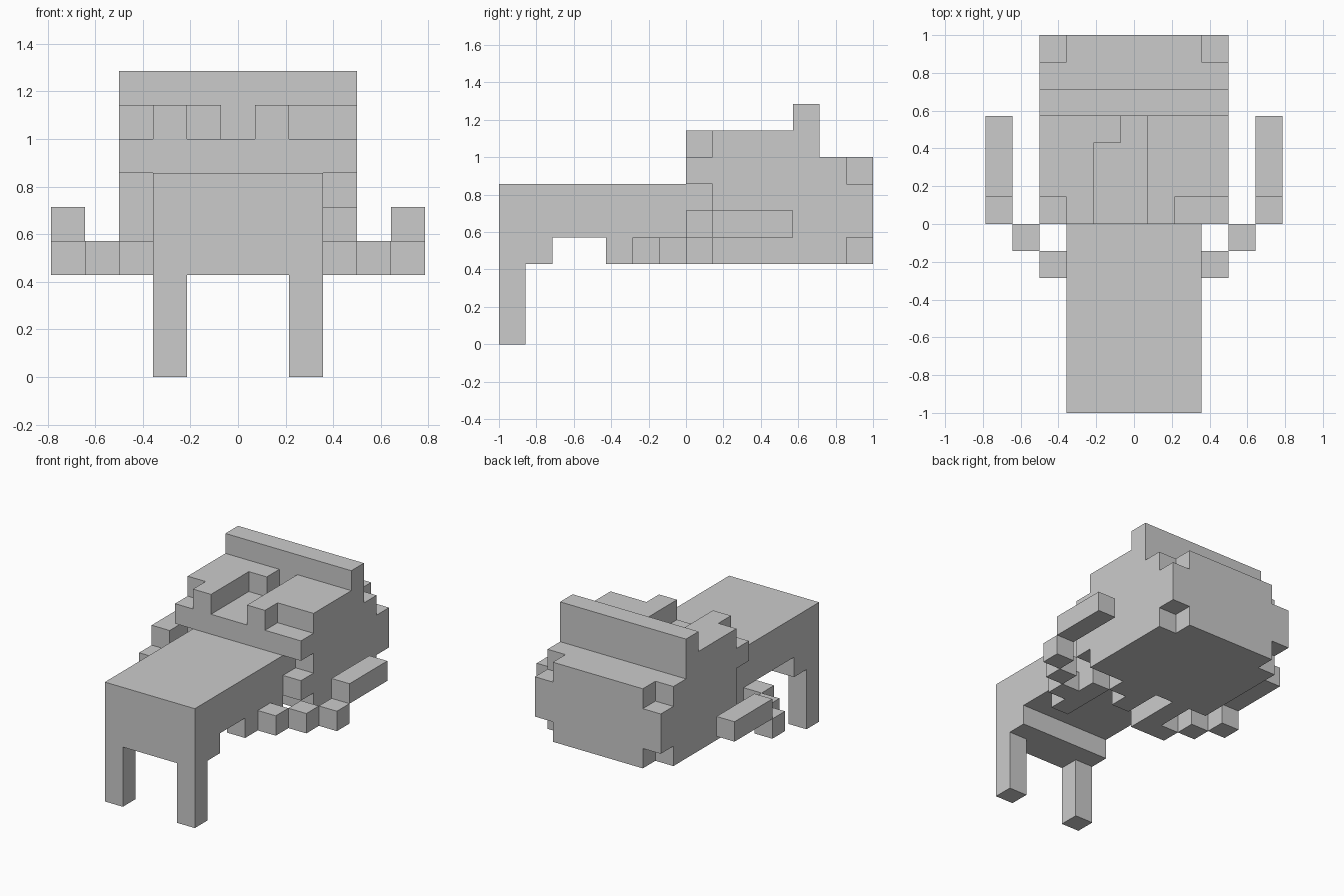
import bpy, bmesh
from mathutils import Vector

if "Cube" in bpy.data.objects:
    bpy.data.objects.remove(bpy.data.objects["Cube"])

U = 1 / 7  # one block


def cells(*boxes):
    """Unit cells (lower corner) filled by boxes x0,x1,y0,y1,z0,z1."""
    out = set()
    for x0, x1, y0, y1, z0, z1 in boxes:
        for i in range(round(x1 - x0)):
            for j in range(round(y1 - y0)):
                for k in range(round(z1 - z0)):
                    out.add((x0 + i, y0 + j, z0 + k))
    return out


def both(*boxes):
    """Boxes plus their mirror images in x."""
    return list(boxes) + [(-b[1], -b[0], *b[2:]) for b in boxes]


parts = {}

# Head block: notched corners, grooved top
head = cells((-3.5, 3.5, 0, 5, 3, 8), (-3.5, 3.5, 5, 7, 3, 7))
head -= cells(*both((2.5, 3.5, 6, 7, 6, 7), (2.5, 3.5, 6, 7, 3, 4),
                    (2.5, 3.5, 0, 1, 3, 6)))
head -= cells((-1.5, 0.5, 0, 4, 7, 8), (-3.5, -2.5, 0, 1, 7, 8),
              (1.5, 3.5, 0, 1, 7, 8))
# pockets under the front edge
head -= cells((1.5, 2.5, 0, 1, 3, 4), (-1.5, -0.5, 0, 1, 3, 4))
# stray blocks in the groove and in the right notch
head |= cells((-1.5, -0.5, 3, 4, 7, 8), (2.5, 3.5, 0, 1, 4, 5))
parts["head"] = head

parts["top_ridge"] = cells((-3.5, 3.5, 4, 5, 8, 9))

# Body with a deeper front end
parts["body"] = cells((-2.5, 2.5, -7, 0, 4, 6), (-2.5, 2.5, -7, -5, 3, 4))
parts["belly_blocks"] = cells((1.5, 2.5, -3, 0, 3, 4), (-2.5, -1.5, -2, 0, 3, 4),
                              (-0.5, 0.5, -1, 0, 3, 4))
parts["front_legs"] = cells(*both((1.5, 2.5, -7, -6, 0, 3)))

# Diagonal stepped arms ending in raised bars
parts["arm_steps"] = cells(*both(*[(2.5 + s, 3.5 + s, s - 2, s - 1, 3, 4)
                                   for s in range(3)]))
parts["side_bars"] = cells(*both((4.5, 5.5, 1, 4, 4, 5)))

solid = set().union(*parts.values())


def skin(name, filled):
    """Mesh only the outside faces of a part's cells."""
    bm = bmesh.new()
    for c in filled:
        mid = Vector(c) + Vector((0.5, 0.5, 0.5))
        for axis in range(3):
            for sign in (-1, 1):
                n = [0, 0, 0]
                n[axis] = sign
                if tuple(a + b for a, b in zip(c, n)) in solid:
                    continue
                n = Vector(n)
                a = Vector([float(i == (axis + 1) % 3) for i in range(3)])
                b = n.cross(a)
                bm.faces.new([bm.verts.new((mid + (n + a * p + b * q) / 2) * U)
                              for p, q in ((-1, -1), (1, -1), (1, 1), (-1, 1))])
    bmesh.ops.remove_doubles(bm, verts=bm.verts, dist=0.001)
    bmesh.ops.dissolve_limit(bm, angle_limit=0.01, verts=bm.verts, edges=bm.edges)
    me = bpy.data.meshes.new(name)
    bm.to_mesh(me)
    bm.free()
    bpy.context.collection.objects.link(bpy.data.objects.new(name, me))


for name, filled in parts.items():
    skin(name, filled)
